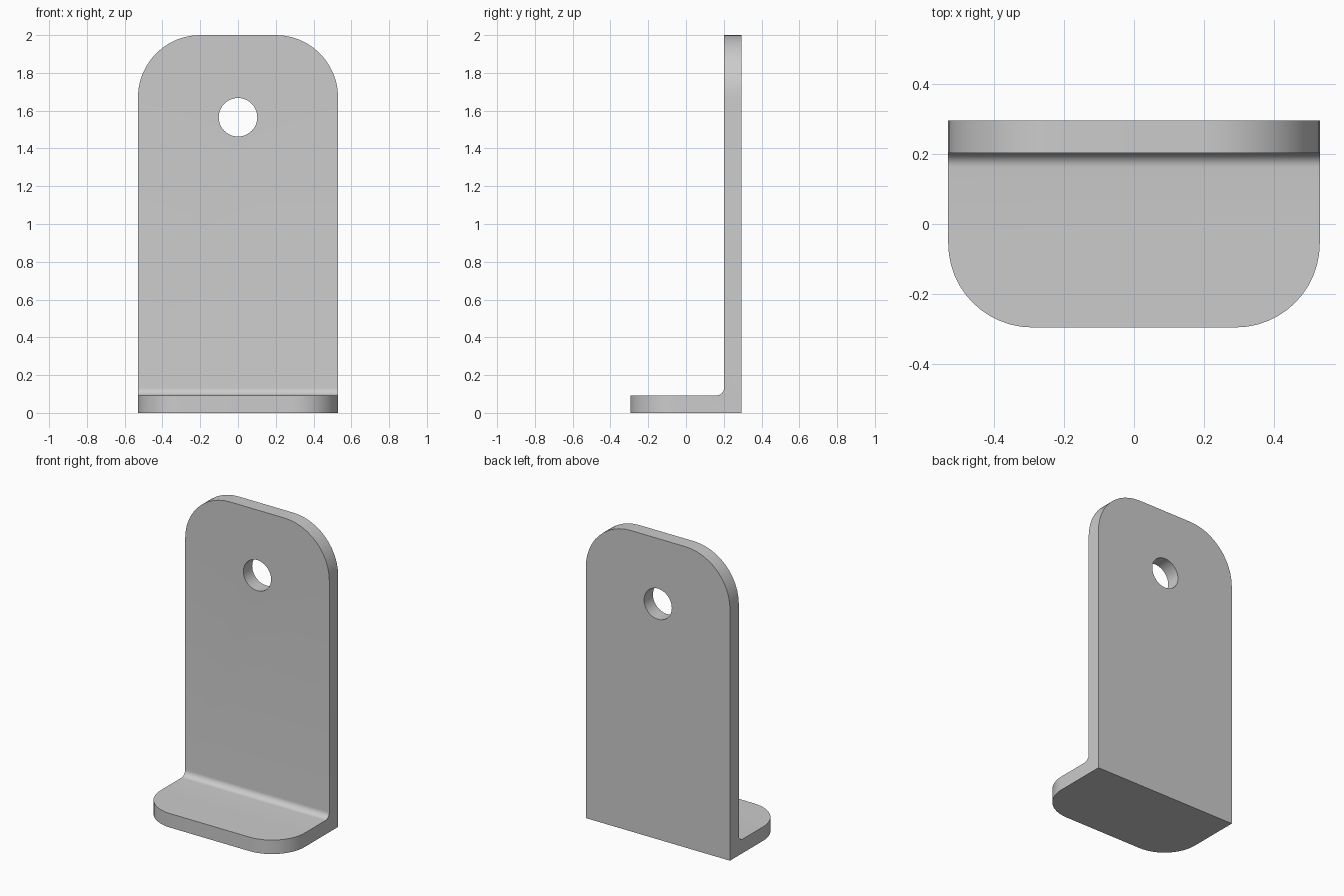
import bpy
import bmesh
from math import cos, sin, pi, radians

if "Cube" in bpy.data.objects:
    bpy.data.objects.remove(bpy.data.objects["Cube"], do_unlink=True)

HALF_W, HALF_D, HEIGHT = 0.53, 0.295, 2.0
THICK, FILLET = 0.093, 0.04
TOP_RADIUS, TOE_RADIUS = 0.33, 0.24
HOLE_Z, HOLE_RADIUS = 1.565, 0.102

# Plain grey metal
metal = bpy.data.materials.new("grey_metal")
grey = (0.6, 0.6, 0.6, 1)
metal.use_nodes = True
metal.diffuse_color = grey
metal.node_tree.nodes["Principled BSDF"].inputs["Base Color"].default_value = grey

# Side profile: an L with a filleted inner corner
inner_y = HALF_D - THICK
profile = [(-HALF_D, 0), (HALF_D, 0), (HALF_D, HEIGHT), (inner_y, HEIGHT)]
steps = 8
for i in range(steps + 1):
    a = pi / 2 * i / steps
    profile.append((inner_y - FILLET + FILLET * cos(a),
                    THICK + FILLET - FILLET * sin(a)))
profile.append((-HALF_D, THICK))

# Extrude the profile across the width
bm = bmesh.new()
face = bm.faces.new([bm.verts.new((-HALF_W, y, z)) for y, z in profile])
result = bmesh.ops.extrude_face_region(bm, geom=[face])
moved = [v for v in result["geom"] if isinstance(v, bmesh.types.BMVert)]
bmesh.ops.translate(bm, verts=moved, vec=(2 * HALF_W, 0, 0))
bmesh.ops.recalc_face_normals(bm, faces=bm.faces)


def round_corners(radius, test):
    """Round the edges lying along the sides whose two ends pass the test."""
    edges = [e for e in bm.edges
             if abs(e.verts[0].co.x - e.verts[1].co.x) < 1e-4
             and all(test(v.co) for v in e.verts)]
    bmesh.ops.bevel(bm, geom=edges, offset=radius, offset_type='OFFSET',
                    segments=12, profile=0.5, affect='EDGES')


round_corners(TOP_RADIUS, lambda c: c.z > HEIGHT - 1e-4)
round_corners(TOE_RADIUS, lambda c: c.y < -HALF_D + 1e-4)

mesh = bpy.data.meshes.new("angle_bracket")
bm.to_mesh(mesh)
bm.free()
mesh.materials.append(metal)
bracket = bpy.data.objects.new("angle_bracket", mesh)
bpy.context.collection.objects.link(bracket)

# Screw hole through the upright
bpy.ops.mesh.primitive_cylinder_add(
    vertices=48, radius=HOLE_RADIUS, depth=0.5,
    location=(0, HALF_D, HOLE_Z), rotation=(pi / 2, 0, 0))
cutter = bpy.context.object
cutter.name = "hole_cutter"
cutter.data.materials.append(metal)

bpy.ops.object.select_all(action='DESELECT')
bracket.select_set(True)
bpy.context.view_layer.objects.active = bracket
cut = bracket.modifiers.new("screw_hole", 'BOOLEAN')
cut.operation = 'DIFFERENCE'
cut.solver = 'EXACT'
cut.object = cutter
bpy.ops.object.modifier_apply(modifier=cut.name)
bpy.data.objects.remove(cutter, do_unlink=True)

# Smooth curves, crisp edges
bpy.ops.object.shade_smooth_by_angle(angle=radians(30))
